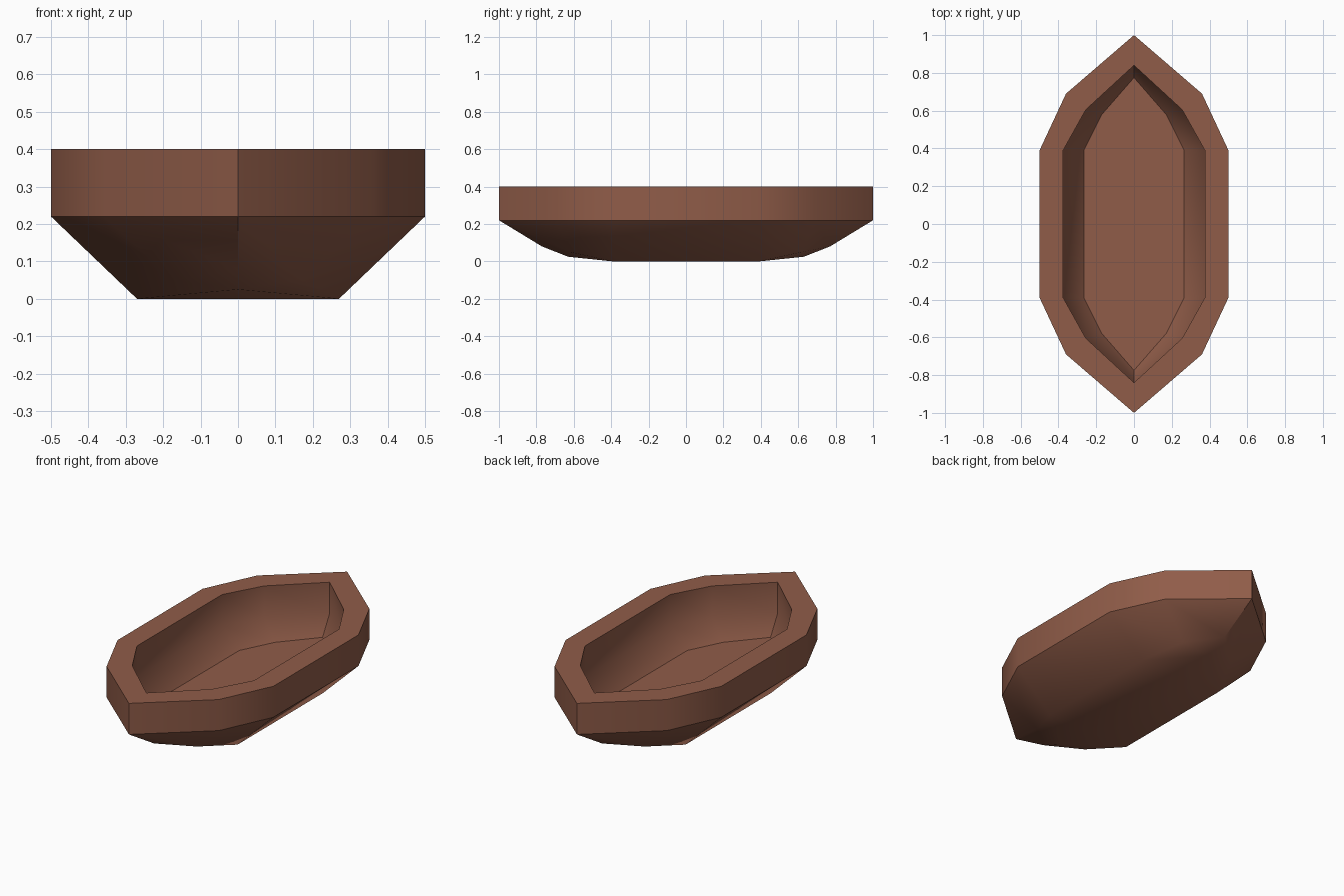
import bpy, bmesh, math

if "Cube" in bpy.data.objects:
    bpy.data.objects.remove(bpy.data.objects["Cube"])

# Flat brown clay colour
brown = bpy.data.materials.new("brown")
brown.diffuse_color = (0.28, 0.108, 0.066, 1.0)
brown.use_nodes = True
brown.node_tree.nodes["Principled BSDF"].inputs["Base Color"].default_value = brown.diffuse_color


def ring(bm, tip, shoulder, side):
    """Ten-sided pointed ring from (y, z) tip, (x, y, z) shoulder and side."""
    (ty, tz), (ax, ay, az), (bx, by, bz) = tip, shoulder, side
    pts = [(0, ty, tz), (ax, ay, az), (bx, by, bz), (bx, -by, bz), (ax, -ay, az),
           (0, -ty, tz), (-ax, -ay, az), (-bx, -by, bz), (-bx, by, bz), (-ax, ay, az)]
    return [bm.verts.new(p) for p in pts]


def level(bm, ty, ax, ay, bx, z):
    return ring(bm, (ty, z), (ax, ay, z), (bx, 0.39, z))


bm = bmesh.new()

# Rings from hull bottom, up over the rim and down to the inner floor
rings = [
    ring(bm, (0.77, 0.08), (0.17, 0.62, 0.05), (0.27, 0.39, 0.0)),
    level(bm, 1.0, 0.36, 0.69, 0.5, 0.22),
    level(bm, 1.0, 0.36, 0.69, 0.5, 0.4),
    level(bm, 0.84, 0.255, 0.605, 0.375, 0.4),
    level(bm, 0.84, 0.255, 0.605, 0.375, 0.22),
    level(bm, 0.775, 0.17, 0.58, 0.265, 0.105),
]
for a, b in zip(rings, rings[1:]):
    for i in range(10):
        j = (i + 1) % 10
        bm.faces.new((a[i], a[j], b[j], b[i]))
bm.faces.new(rings[-1])

# Hull underside: flat middle with a keel point rising towards each end
base = rings[0]
bm.faces.new([base[i] for i in (2, 3, 7, 8)])
for sign, idx in ((1, (8, 9, 0, 1, 2)), (-1, (3, 4, 5, 6, 7))):
    keel = bm.verts.new((0, sign * 0.63, 0.025))
    fan = [base[i] for i in idx]
    for p, q in zip(fan, fan[1:] + fan[:1]):
        bm.faces.new((keel, p, q))

bmesh.ops.recalc_face_normals(bm, faces=bm.faces)
mesh = bpy.data.meshes.new("boat_bowl")
bm.to_mesh(mesh)
bm.free()
mesh.materials.append(brown)

bowl = bpy.data.objects.new("boat_bowl", mesh)
bpy.context.collection.objects.link(bowl)
bpy.context.view_layer.objects.active = bowl
bowl.select_set(True)
bpy.ops.object.shade_smooth_by_angle(angle=math.radians(45))
